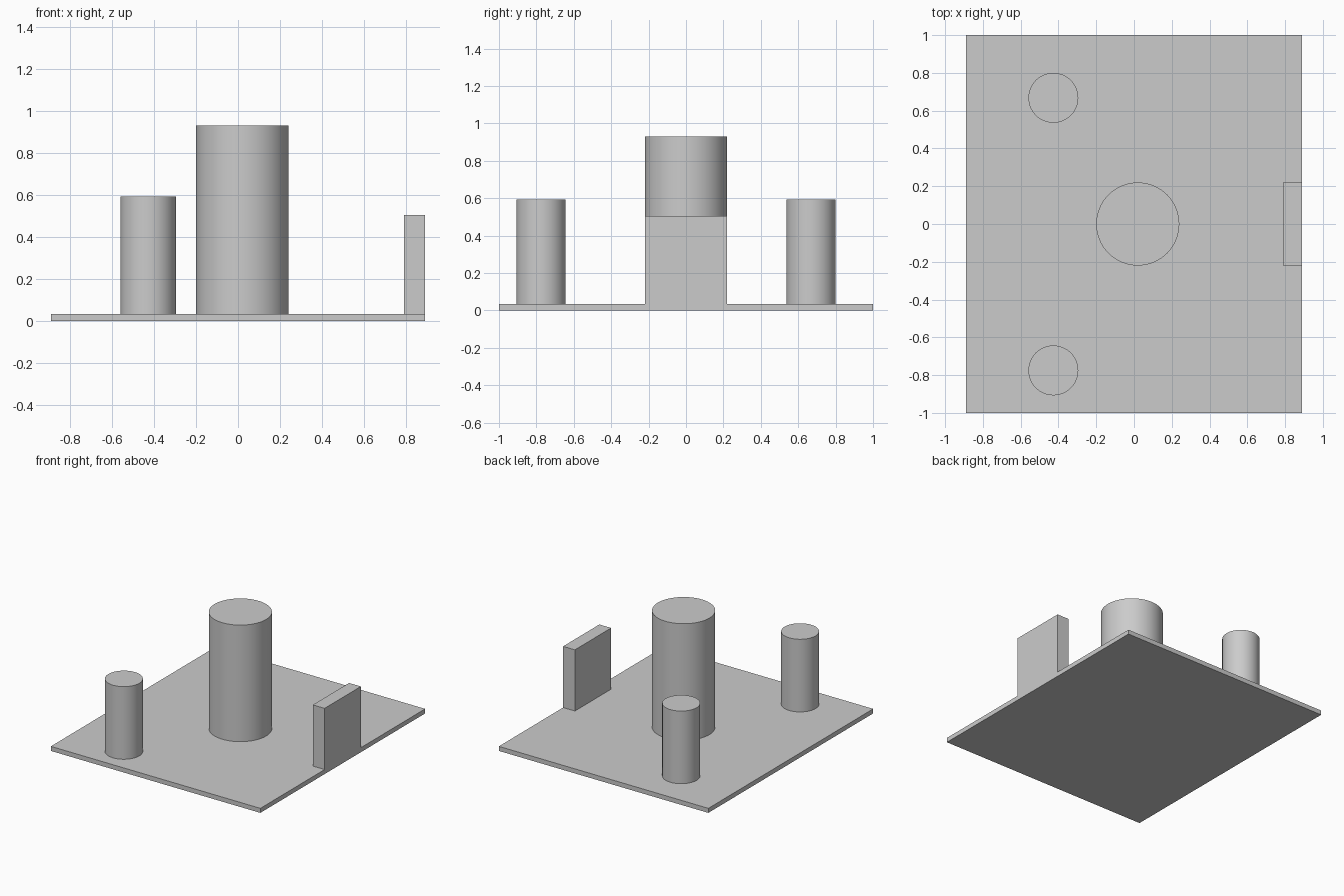
import bpy

cube = bpy.data.objects.get("Cube")
if cube:
    bpy.data.objects.remove(cube, do_unlink=True)

grey = bpy.data.materials.new("light_grey")
grey.use_nodes = True
colour = (0.6, 0.6, 0.6, 1)
grey.diffuse_color = colour
grey.node_tree.nodes["Principled BSDF"].inputs["Base Color"].default_value = colour

BASE_TOP = 0.035


def box(name, low, high):
    centre = [(a + b) / 2 for a, b in zip(low, high)]
    bpy.ops.mesh.primitive_cube_add(size=1, location=centre)
    obj = bpy.context.object
    obj.name = name
    obj.scale = [b - a for a, b in zip(low, high)]
    bpy.ops.object.transform_apply(location=False, rotation=False, scale=True)
    obj.data.materials.append(grey)


def column(name, x, y, radius, top):
    height = top - BASE_TOP
    bpy.ops.mesh.primitive_cylinder_add(
        vertices=64, radius=radius, depth=height,
        location=(x, y, BASE_TOP + height / 2))
    obj = bpy.context.object
    obj.name = name
    bpy.ops.object.shade_smooth_by_angle()
    obj.data.materials.append(grey)


# Thin base and the upright plate flush with its left edge
box("base_plate", (-0.89, -1, 0), (0.89, 1, BASE_TOP))
box("upright_plate", (0.79, -0.22, BASE_TOP), (0.89, 0.22, 0.505))

# Tall centre column and the two short ones
column("centre_column", 0.02, 0, 0.22, 0.93)
column("front_column", -0.427, -0.775, 0.132, 0.593)
column("back_column", -0.427, 0.668, 0.132, 0.593)
